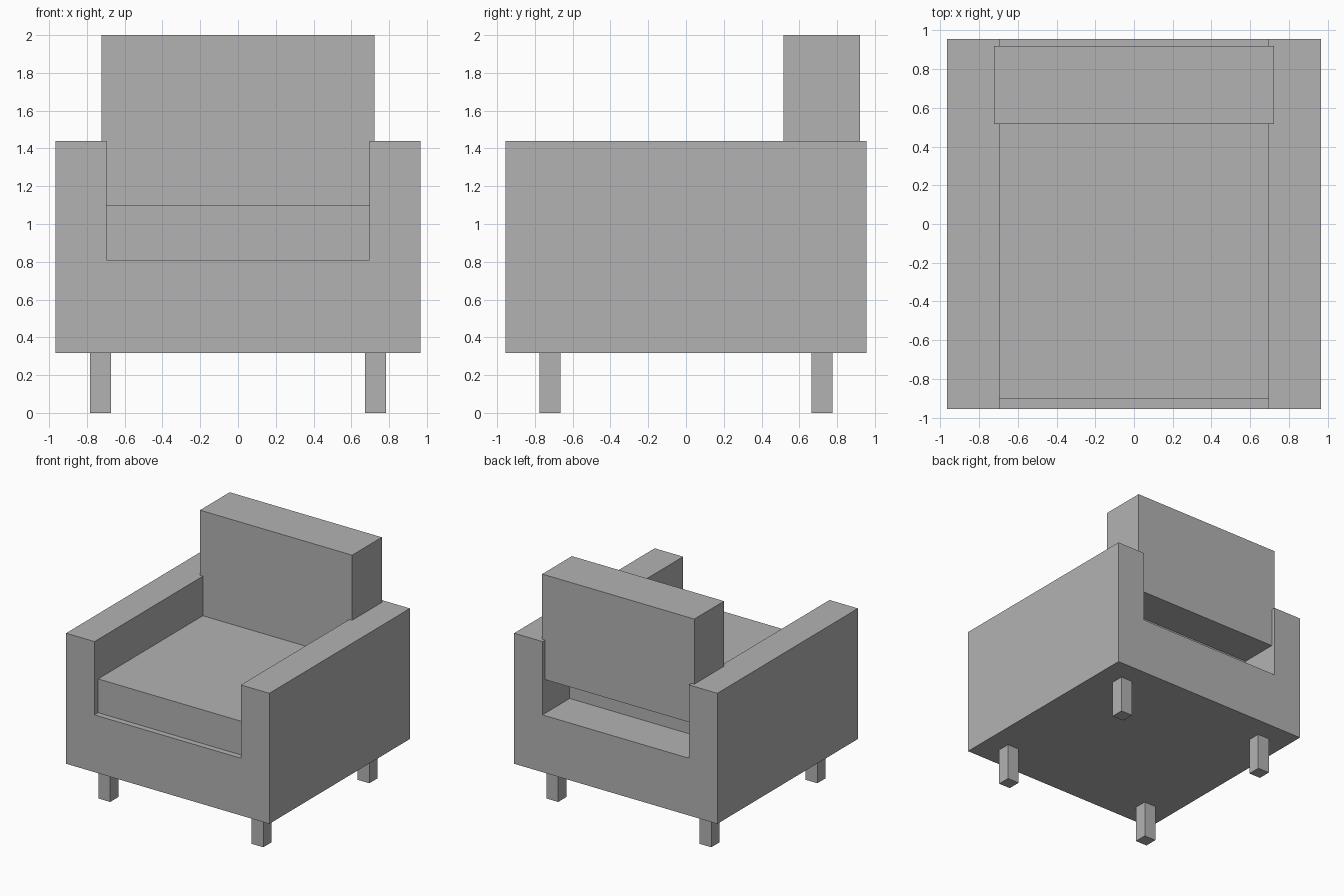
import bpy
import bmesh

if "Cube" in bpy.data.objects:
    bpy.data.objects.remove(bpy.data.objects["Cube"])

grey = bpy.data.materials.new("upholstery_grey")
grey.diffuse_color = (0.45, 0.45, 0.45, 1.0)
grey.use_nodes = True
grey.node_tree.nodes["Principled BSDF"].inputs["Base Color"].default_value = grey.diffuse_color


def prism(name, outline, y0, y1):
    """Extrude an outline of (x, z) points from y0 back to y1."""
    bm = bmesh.new()
    face = bm.faces.new([bm.verts.new((x, y0, z)) for x, z in outline])
    ext = bmesh.ops.extrude_face_region(bm, geom=[face])
    new_verts = [v for v in ext["geom"] if isinstance(v, bmesh.types.BMVert)]
    bmesh.ops.translate(bm, verts=new_verts, vec=(0, y1 - y0, 0))
    bmesh.ops.recalc_face_normals(bm, faces=bm.faces)
    mesh = bpy.data.meshes.new(name)
    bm.to_mesh(mesh)
    bm.free()
    mesh.materials.append(grey)
    obj = bpy.data.objects.new(name, mesh)
    bpy.context.collection.objects.link(obj)
    return obj


def box(name, x0, x1, y0, y1, z0, z1):
    return prism(name, [(x0, z0), (x1, z0), (x1, z1), (x0, z1)], y0, y1)


# U-shaped body: base and both arms in one piece
W, IN = 0.966, 0.696
BOTTOM, DECK, ARM = 0.318, 0.81, 1.44
half = [(W, BOTTOM), (W, ARM), (IN, ARM), (IN, DECK)]
prism("body_with_arms", half + [(-x, z) for x, z in reversed(half)], -0.955, 0.955)

# Cushions: the back one rests on the seat and overhangs it behind
box("seat_cushion", -IN, IN, -0.905, 0.585, DECK, 1.10)
box("back_cushion", -0.723, 0.723, 0.517, 0.92, 1.10, 2.0)

# Four square legs
LEG = 0.056
for sx, side in ((-1, "left"), (1, "right")):
    for sy, end in ((-1, "front"), (1, "back")):
        cx, cy = sx * 0.728, sy * 0.72
        box(f"{end}_{side}_leg", cx - LEG, cx + LEG, cy - LEG, cy + LEG, 0, BOTTOM)
